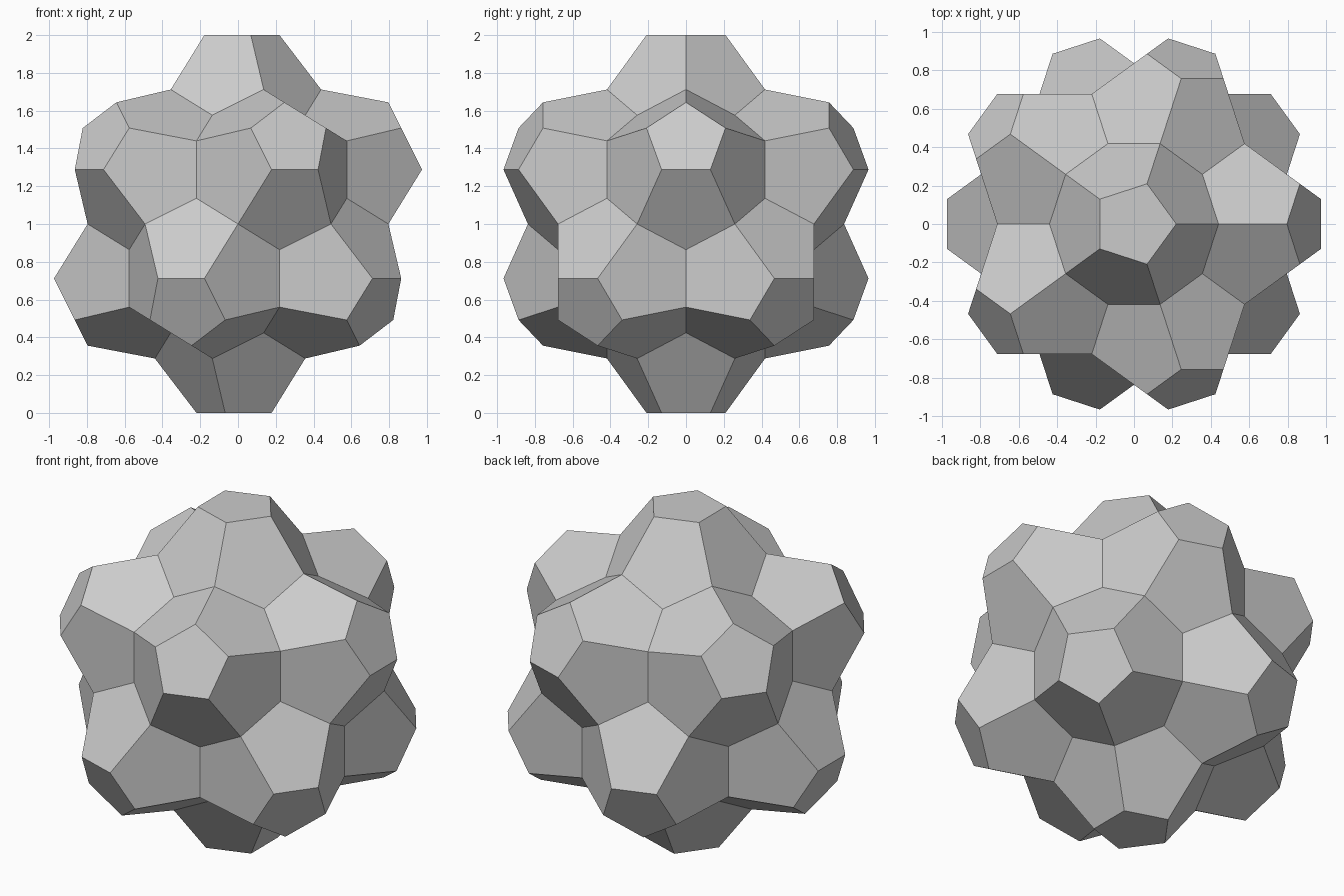
import bpy, bmesh
from math import pi, sin, cos, atan, sqrt
from mathutils import Matrix, Vector

if "Cube" in bpy.data.objects:
    bpy.data.objects.remove(bpy.data.objects["Cube"])

PHI = (1 + sqrt(5)) / 2
T = 1 / (PHI * (2 + cos(pi / 5)))             # radius of each small outer pentagon
AXIS = atan(2)                                # angle between neighbouring five-fold axes
Z_MID = 2 * T * PHI                           # rim point shared by two bumps
Z_LOW = 2 * T * PHI ** 2 / 2                  # rim point shared by three bumps


def ring(bm, mat, radius, z, offset):
    return [bm.verts.new(mat @ Vector((radius * cos(offset + i * 2 * pi / 5),
                                       radius * sin(offset + i * 2 * pi / 5), z)))
            for i in range(5)]


def add_bump(bm, mat):
    """One raised pentagon with five sloping pentagon sides."""
    top = ring(bm, mat, T, 1, 0)
    mid = ring(bm, mat, 2 * T, Z_MID, 0)
    low = ring(bm, mat, 2 * T, Z_LOW, pi / 5)
    bm.faces.new(top)
    for i in range(5):
        j = (i + 1) % 5
        bm.faces.new((top[j], top[i], mid[i], low[i], mid[j]))


# Twelve bumps: top, upper ring of five, and the same turned upside down
upper = [Matrix.Identity(4)]
for k in range(5):
    upper.append(Matrix.Rotation(k * 2 * pi / 5, 4, 'Z')
                 @ Matrix.Rotation(AXIS, 4, 'Y')
                 @ Matrix.Rotation(pi, 4, 'Z'))
flip = Matrix.Rotation(pi, 4, 'Y')

bm = bmesh.new()
for m in upper:
    add_bump(bm, m)
    add_bump(bm, flip @ m)

# Weld the shared rims into one closed shell
bmesh.ops.remove_doubles(bm, verts=bm.verts, dist=0.01)
bmesh.ops.recalc_face_normals(bm, faces=bm.faces)
bmesh.ops.translate(bm, verts=bm.verts, vec=(0, 0, 1))

mesh = bpy.data.meshes.new("faceted_polyhedron")
bm.to_mesh(mesh)
bm.free()
bpy.context.collection.objects.link(bpy.data.objects.new("faceted_polyhedron", mesh))
